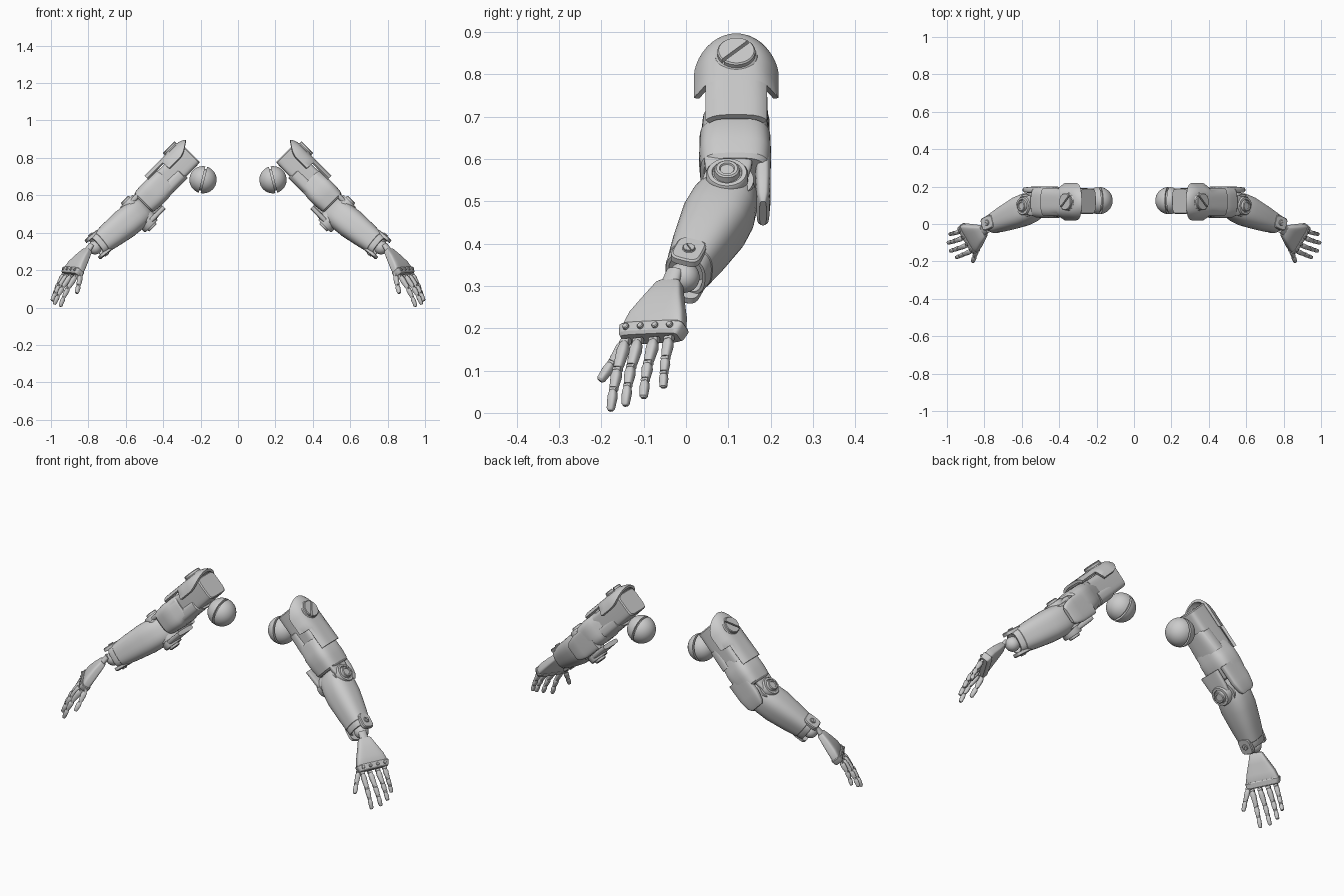
import bpy, bmesh, math
from mathutils import Vector, Matrix

if "Cube" in bpy.data.objects:
    bpy.data.objects.remove(bpy.data.objects["Cube"])

V = Vector


def frame(origin, z, yhint):
    """Matrix with local Z along z and local Y close to yhint."""
    z = V(z).normalized()
    x = V(yhint).cross(z).normalized()
    y = z.cross(x)
    m = Matrix((x, y, z)).transposed().to_4x4()
    m.translation = V(origin)
    return m


def finish(bm, name):
    """Make the part for the right arm and its mirror for the left arm."""
    for side, sx in (("right", 1), ("left", -1)):
        b = bm.copy()
        for v in b.verts:
            v.co.x *= sx
        bmesh.ops.recalc_face_normals(b, faces=b.faces)
        me = bpy.data.meshes.new(name)
        b.to_mesh(me)
        b.free()
        for p in me.polygons:
            p.use_smooth = True
        me.set_sharp_from_angle(angle=math.radians(32))
        ob = bpy.data.objects.new(f"{side}_{name}", me)
        bpy.context.collection.objects.link(ob)
    bm.free()


def loft(bm, m, rings, e=2.0, n=32):
    """Closed skin over superellipse rings (z, half x, half y, [centre x, centre y])."""
    loops = []
    for r in rings:
        z, hx, hy = r[:3]
        cx, cy = r[3:5] if len(r) > 3 else (0, 0)
        loop = []
        for i in range(n):
            a = 2 * math.pi * (i + .5) / n
            c, s = math.cos(a), math.sin(a)
            p = V((cx + hx * math.copysign(abs(c) ** (2 / e), c),
                   cy + hy * math.copysign(abs(s) ** (2 / e), s), z))
            loop.append(bm.verts.new(m @ p))
        loops.append(loop)
    for a, b in zip(loops, loops[1:]):
        for i in range(n):
            j = (i + 1) % n
            bm.faces.new((a[i], a[j], b[j], b[i]))
    bm.faces.new(loops[0])
    bm.faces.new(loops[-1])


def part(name, m, rings, e=2.0, n=32):
    bm = bmesh.new()
    loft(bm, m, rings, e, n)
    finish(bm, name)


def ball(name, m, r, groove=False):
    rings = []
    for i in range(1, 24):
        z = -r * math.cos(math.pi * i / 24)
        q = math.sqrt(r * r - z * z)
        if groove and i == 12:
            g = .005
            rings += [(-g, q, q), (-g, q * .8, q * .8), (g, q * .8, q * .8), (g, q, q)]
        else:
            rings.append((z, q, q))
    part(name, m, rings)


def slotted_screw(name, m, r, h, turn=.8):
    """Screw head: base disc and two half discs either side of a slot."""
    bm = bmesh.new()
    loft(bm, m, [(0, r * 1.12, r * 1.12), (h * .4, r * 1.1, r * 1.1), (h * .55, r, r)])
    d = m.to_3x3() @ V((math.cos(turn), math.sin(turn), 0))
    for s in (1, -1):
        half = bmesh.new()
        loft(half, m, [(h * .5, r, r), (h * .88, r, r), (h, r * .93, r * .93)])
        cut = bmesh.ops.bisect_plane(half, geom=half.verts[:] + half.edges[:] + half.faces[:],
                                     plane_co=m.translation + d * s * r * .09,
                                     plane_no=d * s, clear_inner=True)
        edges = [g for g in cut["geom_cut"] if isinstance(g, bmesh.types.BMEdge)]
        bmesh.ops.contextual_create(half, geom=edges)
        tmp = bpy.data.meshes.new("tmp")
        half.to_mesh(tmp)
        bm.from_mesh(tmp)
        half.free()
        bpy.data.meshes.remove(tmp)
    finish(bm, name)


# Upper arm frame: local coordinates are (world y, outward, along arm)
OUT, DOWN, Y = V((1, 0, 1)).normalized(), V((1, 0, -1)).normalized(), V((0, 1, 0))
UP = frame((0, 0, 0), DOWN, OUT)


def on_arm(y, n, d, axis=OUT, hint=Y):
    return frame(UP @ V((y, n, d)), axis, hint)


# Shoulder ball with groove
ball("shoulder_ball", frame((.187, .125, .683), (1, 0, .25), Y), .073, True)

# Upper arm: inner block and wider lower shell
part("upper_arm_block", UP, [(d, hx, hy, .122, .755) for d, hx, hy in
     ((-.406, .064, .058), (-.4, .069, .063), (-.18, .071, .066))], 6)
part("upper_arm_shell", UP, [(d, hx, hy, .116, .753) for d, hx, hy in
     ((-.215, .07, .066), (-.205, .077, .072), (-.155, .081, .075), (-.15, .084, .077),
      (-.09, .085, .077), (-.045, .082, .072), (-.035, .074, .064))], 3.6, 40)
part("upper_arm_underside", UP, [(d, hx, .04, .12, .72) for d, hx in
     ((-.3, .06), (-.29, .073), (-.18, .08))], 3)
part("elbow_back_guard", UP, [(d, hx, hy, .182, .735) for d, hx, hy in
     ((-.1, .018, .068), (.0, .018, .066), (.05, .015, .055), (.068, .008, .04))], 4)

# Shoulder pad: arched shell with rounded top, side wings and a front flap
bm = bmesh.new()
rows = []
stations = [-.437 + .095 * (1 - math.cos(math.pi / 2 * i / 10)) for i in range(11)]
stations += [-.30, -.265, -.262, -.2, -.145]
for d in stations:
    c = min(0, d + .342)
    w = max(.012, .1 * math.sqrt(max(0, 1 - (c / .095) ** 2))) if d < -.263 else .073
    row = []
    for i in range(21):
        t = math.sin(math.pi / 2 * (i / 10 - 1))
        q = min(1, math.hypot(w * t / .1, c / .095 * .75))
        row.append(bm.verts.new(UP @ V((.119 + w * t, .852 - .065 * q ** 4, d))))
    rows.append(row)
for a, b in zip(rows, rows[1:]):
    for i in range(20):
        bm.faces.new((a[i], a[i + 1], b[i + 1], b[i]))
bmesh.ops.recalc_face_normals(bm, faces=bm.faces)
if sum((f.normal.dot(OUT) for f in bm.faces)) < 0:
    bmesh.ops.reverse_faces(bm, faces=bm.faces)
bmesh.ops.solidify(bm, geom=bm.faces[:], thickness=.014)
finish(bm, "shoulder_pad")
slotted_screw("shoulder_screw", on_arm(.119, .838, -.344), .045, .03)

# Elbow: hinge barrel, lugs and stepped caps on both ends
part("elbow_barrel", on_arm(.1, 0, .02), [(.67, .06, .06), (.8, .06, .06)])
for s, tag in ((1, "outer"), (-1, "inner")):
    m = on_arm(.097, .73, .02, OUT * s)
    part(f"elbow_lug_{tag}", on_arm(.1, .73 + s * .072, 0, DOWN, OUT),
         [(-.1, .06, .012), (-.02, .055, .014), (.04, .04, .012)], 4)
    part(f"elbow_cap_{tag}", m, [(z, r, r) for z, r in
         ((.05, .05), (.088, .05), (.095, .046), (.095, .036), (.091, .034), (.091, .031),
          (.105, .029), (.108, .025), (.108, .018), (.104, .016))])

# Forearm: tapered shell with hollow cuff
ELBOW, WRIST = V((.532, .1, .505)), V((.772, -.008, .315))
F = frame(ELBOW, WRIST - ELBOW, OUT)
part("forearm_shell", F, [
    (-.055, .03, .055), (-.04, .052, .066), (-.01, .07, .074), (.04, .08, .08), (.1, .081, .081),
    (.2, .068, .072), (.272, .056, .063), (.274, .054, .061), (.3, .052, .058),
    (.305, .049, .055), (.305, .042, .048), (.27, .036, .042)], 2.7, 40)
for s, tag in ((1, "outer"), (-1, "inner")):
    yax = F.to_3x3() @ V((0, s, 0))
    m = frame(F @ V((0, s * .048, .288)), yax, F.to_3x3() @ V((0, 0, 1)))
    part(f"wrist_lug_{tag}", m, [(0, .036, .042), (.015, .036, .042), (.019, .032, .038)], 4)
    slotted_screw(f"wrist_screw_{tag}", m @ Matrix.Translation((0, 0, .016)), .014, .009)
ball("wrist_ball", frame(F @ V((0, 0, .315)), F.col[2].xyz, OUT), .037)

# Hand: palm widening to the knuckle bar
TOP, KNUCK = V((.803, -.037, .308)), V((.893, -.083, .178))
hz = KNUCK - TOP
H = frame(TOP, hz, hz.cross(V((.08, .145, .012))))
L = hz.length
part("wrist_stem", H, [(-.035, .02, .014), (.03, .026, .016)])
part("palm", H, [(0, .028, .013), (.006, .033, .017), (.05, .051, .022, 0, .002),
                 (.1, .073, .025, 0, .003), (L - .03, .082, .024), (L - .012, .083, .018)], 5)
part("knuckle_bar", H, [(L - .03, .085, .026), (L - .026, .087, .028), (L - .004, .082, .025),
                        (L + .003, .077, .019)], 6)
bm = bmesh.new()
for x in (-.06, -.02, .02, .06):
    m = frame(H @ V((x, .024, L - .015)), H.col[1].xyz, hz)
    loft(bm, m, [(0, .008, .008), (.007, .008, .008), (.009, .006, .006)], 2, 12)
finish(bm, "knuckle_bolts")


def digit(name, base, tip, bend, r, splits):
    """Jointed finger: tapered links along a slightly bent path, with hinge pins."""
    base, tip = V(base), V(tip)
    nrm = H.col[1].xyz
    at = lambda t: base.lerp(tip, t) + nrm * bend * 4 * t * (1 - t)
    bm = bmesh.new()
    for k, (a, b) in enumerate(zip(splits, splits[1:])):
        p, q = at(a), at(b)
        m, l, w = frame(p, q - p, nrm), (q - p).length, r * (1 - .1 * k)
        end = .5 if k == len(splits) - 2 else .75
        loft(bm, m, [(.003, w * .6, w * .7), (l * .12, w * .8, w * .95), (l * .35, w, w * 1.05),
                     (l * .85, w * .82, w * .85), (l - .003, w * end, w * end)], 3, 16)
        pin = frame(p, m.col[0].xyz, nrm)
        loft(bm, pin, [(-w * .85, w * .6, w * .6), (w * .85, w * .6, w * .6)], 2, 14)
    finish(bm, name)


# Fingers and thumb
joints = (0, .42, .7, 1)
digit("index_finger", (.868, -.143, .168), (.952, -.179, .002), .008, .0135, joints)
digit("middle_finger", (.893, -.113, .17), (.984, -.144, .014), .008, .0135, joints)
digit("ring_finger", (.914, -.075, .172), (.996, -.101, .032), .008, .0135, joints)
digit("little_finger", (.932, -.04, .176), (.986, -.054, .056), .006, .0125, joints)
digit("thumb", (.838, -.118, .212), (.863, -.205, .073), -.004, .0145, (0, .3, .66, 1))
